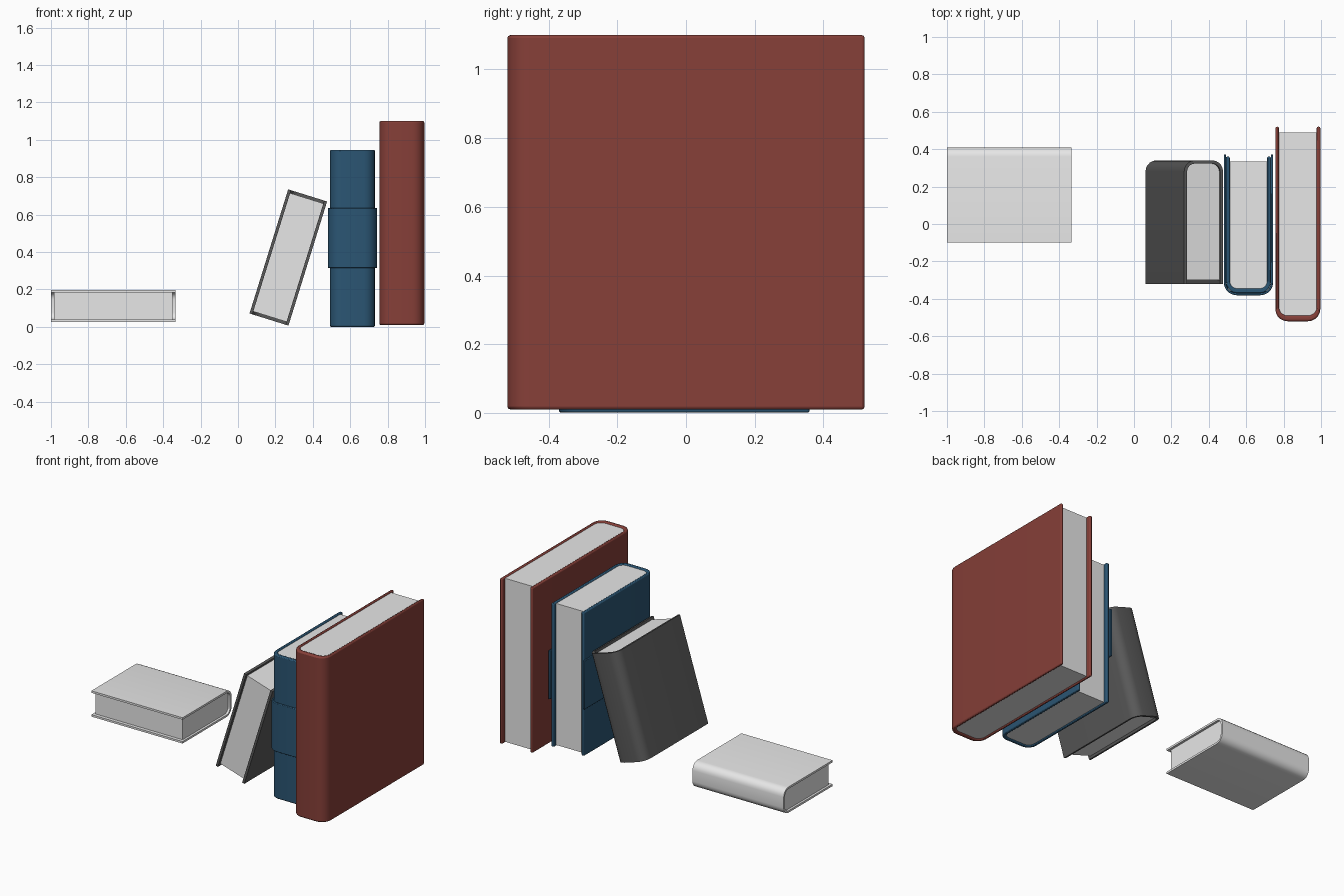
import bpy, bmesh, math
from mathutils import Matrix, Vector

if "Cube" in bpy.data.objects:
    bpy.data.objects.remove(bpy.data.objects["Cube"])


def material(name, rgb):
    m = bpy.data.materials.new(name)
    m.diffuse_color = (*rgb, 1)
    m.use_nodes = True
    m.node_tree.nodes["Principled BSDF"].inputs["Base Color"].default_value = m.diffuse_color
    return m


RED = material("dark_red", (0.24, 0.05, 0.04))
BLUE = material("navy_blue", (0.024, 0.092, 0.173))
DARK = material("charcoal", (0.1, 0.1, 0.1))
PALE = material("pale_grey", (0.8, 0.8, 0.8))


def u_profile(w, front, back, r, n=5):
    """U outline seen from above: rounded spine at -y, open at +y."""
    pts = [(-w / 2, back)]
    for side, start in ((-1, math.pi), (1, 1.5 * math.pi)):
        for i in range(n + 1):
            a = start + i / n * math.pi / 2
            pts.append((side * (w / 2 - r) + r * math.cos(a),
                        front + r + r * math.sin(a)))
    return pts + [(w / 2, back)]


def finish(name, bm, mat, matrix, bevel=0):
    bmesh.ops.recalc_face_normals(bm, faces=bm.faces)
    me = bpy.data.meshes.new(name)
    bm.to_mesh(me)
    bm.free()
    me.materials.append(mat)
    me.shade_smooth()
    me.set_sharp_from_angle(angle=math.radians(35))
    ob = bpy.data.objects.new(name, me)
    bpy.context.collection.objects.link(ob)
    ob.matrix_world = matrix
    if bevel:
        mod = ob.modifiers.new("soft_edges", "BEVEL")
        mod.width = bevel
        mod.segments = 2
        mod.limit_method = "ANGLE"
        mod.angle_limit = math.radians(40)


def extrude(bm, faces, h):
    res = bmesh.ops.extrude_face_region(bm, geom=faces)
    verts = [v for v in res["geom"] if isinstance(v, bmesh.types.BMVert)]
    bmesh.ops.translate(bm, verts=verts, vec=(0, 0, h))


def shell(name, w, d, z0, z1, t, spine, r, mat, matrix, bevel=0):
    """Bent sheet: two boards joined by a rounded spine."""
    bm = bmesh.new()
    outer = u_profile(w, -d / 2, d / 2, r)
    inner = u_profile(w - 2 * t, -d / 2 + spine, d / 2, max(r - t, 0.01))
    o = [bm.verts.new((x, y, z0)) for x, y in outer]
    i = [bm.verts.new((x, y, z0)) for x, y in inner]
    faces = [bm.faces.new((o[k], o[k + 1], i[k + 1], i[k]))
             for k in range(len(o) - 1)]
    extrude(bm, faces, z1 - z0)
    finish(name, bm, mat, matrix, bevel)


def book(name, w, d, h, t, spine, r, mat, matrix, overhang, inset, bevel=0):
    """Cover plus page block, centred on its own origin."""
    shell(name + "_cover", w, d, -h / 2, h / 2, t, spine, r, mat, matrix, bevel)
    bm = bmesh.new()
    pts = u_profile(w - 2 * t, -d / 2 + spine, d / 2 - overhang, max(r - t, 0.01))
    face = bm.faces.new([bm.verts.new((x, y, -h / 2 + inset)) for x, y in pts])
    extrude(bm, [face], h - 2 * inset)
    finish(name + "_pages", bm, PALE, matrix)


# Tall upright red book
book("red_book", 0.24, 1.04, 1.09, 0.019, 0.03, 0.065, RED,
     Matrix.Translation((0.876, 0, 0.555)), 0.03, 0.006, 0.008)

# Upright blue book with a paper band around the middle
blue = Matrix.Translation((0.612, -0.005, 0.473))
book("blue_book", 0.24, 0.73, 0.945, 0.02, 0.025, 0.06, BLUE, blue, 0.025, 0.006, 0.006)
shell("blue_book_band", 0.264, 0.752, -0.158, 0.162, 0.012, 0.012, 0.068,
      BLUE, blue, 0.003)

# Charcoal book leaning to the right, spine at the back
lean = (Matrix.Translation((0.269, 0.01, 0.371))
        @ Matrix.Rotation(math.radians(17.3), 4, "Y")
        @ Matrix.Rotation(math.pi, 4, "Z"))
book("leaning_book", 0.218, 0.66, 0.695, 0.016, 0.017, 0.06, DARK, lean, 0.02, 0.016)

# Pale book lying flat, spine at the back
flat = Matrix(((0, 0, 1, -0.667), (0, -1, 0, 0.155), (1, 0, 0, 0.112), (0, 0, 0, 1)))
book("lying_book", 0.17, 0.51, 0.665, 0.013, 0.014, 0.05, PALE, flat, 0.022, 0.015)
